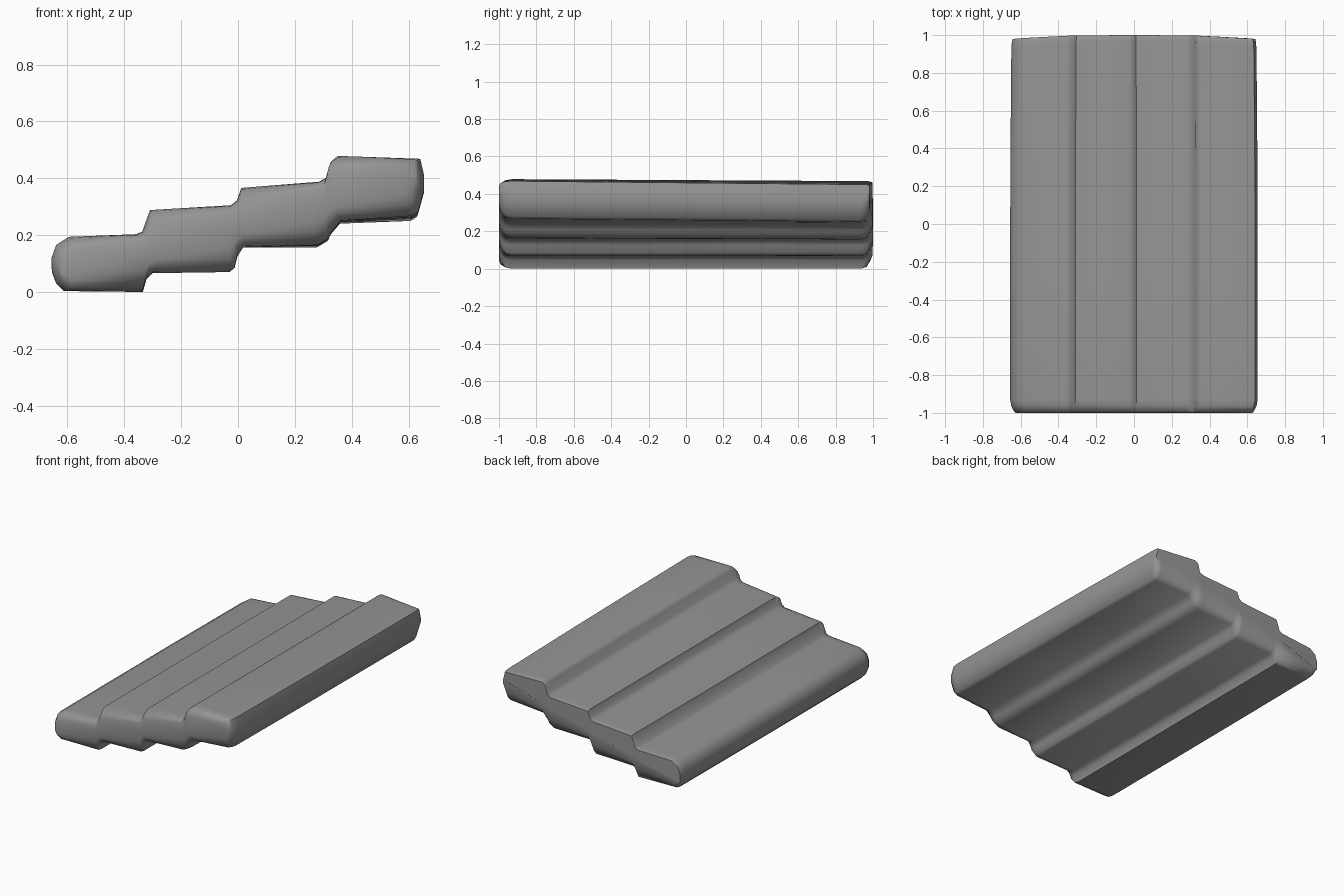
import bpy, bmesh

# Stepped cross-section (x, z): underside left to right, then top right to left
BOTTOM = [(-0.655, 0.07), (-0.64, 0.03), (-0.612, 0.003), (-0.338, 0.0), (-0.325, 0.045),
          (-0.303, 0.066), (-0.03, 0.07), (-0.012, 0.085), (-0.002, 0.125), (0.018, 0.157),
          (0.28, 0.165), (0.318, 0.188), (0.328, 0.21), (0.362, 0.251), (0.612, 0.268), (0.633, 0.28),
          (0.655, 0.36)]
TOP = [(0.655, 0.41), (0.641, 0.469), (0.352, 0.479), (0.328, 0.46), (0.316, 0.405),
       (0.285, 0.388), (0.012, 0.366), (-0.004, 0.322), (-0.025, 0.305), (-0.31, 0.288),
       (-0.337, 0.212), (-0.36, 0.203), (-0.595, 0.194), (-0.64, 0.165), (-0.656, 0.12)]

# Stations along the length: y, side scale, underside scale, top scale
# (the first and last collapse onto the spine and close the ends)
STATIONS = [(-1.0, 0.955, 0, 0), (-1.0, 0.955, 0.45, 0.62), (-0.99, 0.97, 0.72, 0.82),
            (-0.965, 0.99, 0.95, 0.96), (-0.93, 1, 1, 1), (-0.3, 1, 1, 1), (0.3, 0.998, 0.99, 1),
            (0.94, 0.99, 1, 1), (0.97, 0.987, 0.93, 1), (0.985, 0.985, 0.72, 0.99),
            (1.0, 0.98, 0.5, 0.95), (1.0, 0.98, 0, 0)]


def section_point(x, z, y, side, scale):
    spine = 0.236 + 0.27 * x
    pz = spine + (z - spine) * scale - 0.01 * max(0, x / 0.65) * (y + 1)
    py = y - 0.02 * abs(x / 0.65) ** 3 * max(0, y) ** 4
    return (x * side, py, pz)


# Loft the section from front to back
bm = bmesh.new()
rings = []
for y, side, under, over in STATIONS:
    pts = [section_point(x, z, y, side, under) for x, z in BOTTOM]
    pts += [section_point(x, z, y, side, over) for x, z in TOP]
    rings.append([bm.verts.new(p) for p in pts])
n = len(rings[0])
for a, b in zip(rings, rings[1:]):
    for i in range(n):
        j = (i + 1) % n
        bm.faces.new((a[i], a[j], b[j], b[i]))
bmesh.ops.recalc_face_normals(bm, faces=bm.faces)

mesh = bpy.data.meshes.new("stepped_slab")
bm.to_mesh(mesh)
bm.free()
slab = bpy.data.objects.new("stepped_slab", mesh)
bpy.context.collection.objects.link(slab)

# Dark grey surface
grey = bpy.data.materials.new("dark_grey")
grey.diffuse_color = (0.3, 0.3, 0.3, 1)
mesh.materials.append(grey)

bpy.context.view_layer.objects.active = slab
slab.select_set(True)
bpy.ops.object.shade_smooth_by_angle(angle=1.1)
